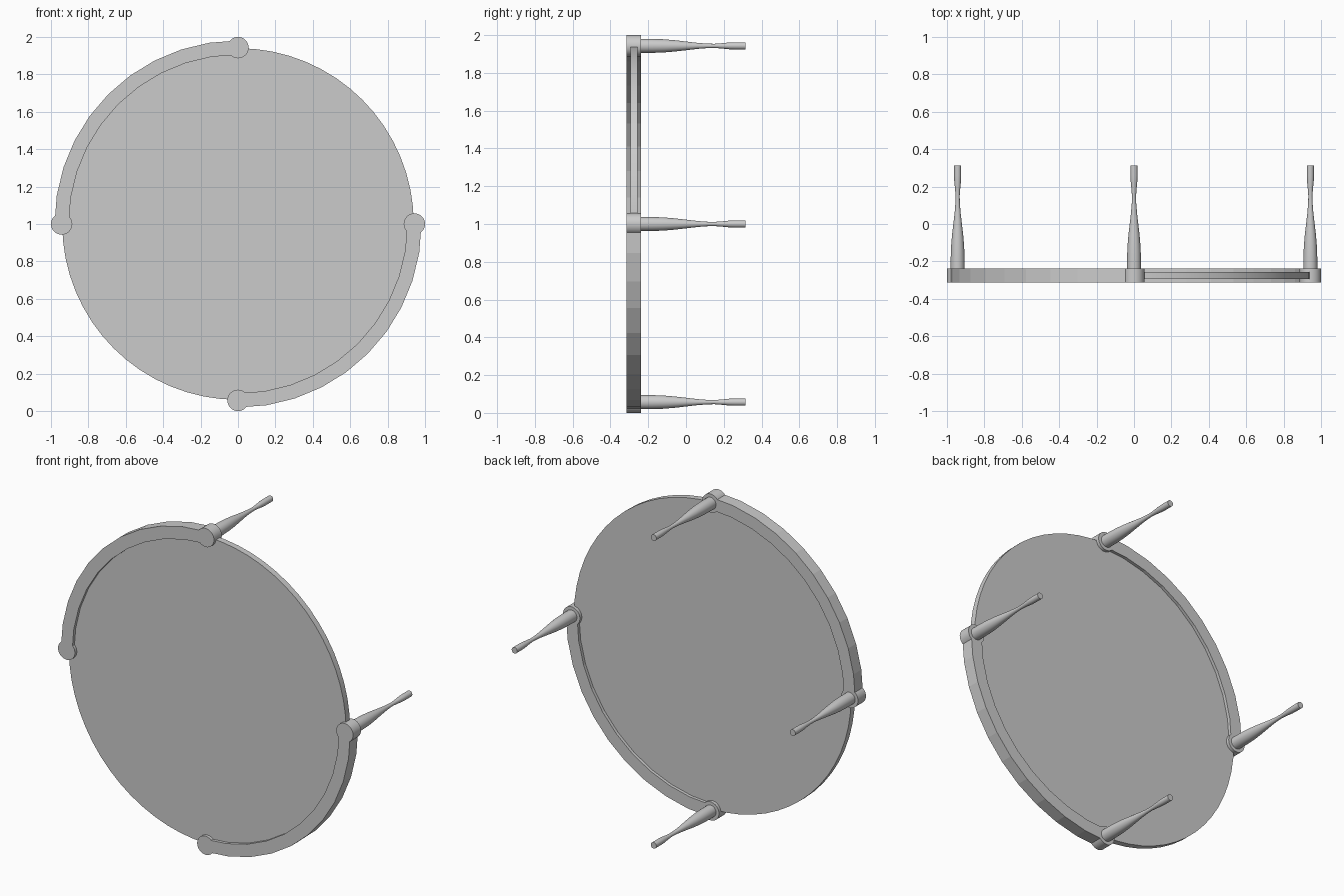
import bpy, bmesh
from math import sin, cos, pi, radians

if "Cube" in bpy.data.objects:
    bpy.data.objects.remove(bpy.data.objects["Cube"])

CZ = 1.0            # height of the disc centre
RING = 0.943        # radius on which the legs and rails sit
Y0, Y1 = -0.314, -0.238


def finish(name, bm, smooth=False):
    bmesh.ops.recalc_face_normals(bm, faces=bm.faces)
    me = bpy.data.meshes.new(name)
    bm.to_mesh(me)
    bm.free()
    ob = bpy.data.objects.new(name, me)
    bpy.context.collection.objects.link(ob)
    if smooth:
        bpy.ops.object.select_all(action='DESELECT')
        ob.select_set(True)
        bpy.context.view_layer.objects.active = ob
        bpy.ops.object.shade_smooth_by_angle(angle=radians(35))
    return ob


def lathe(name, profile, cx, cz, sides):
    """Capped turned shape along y from (y, radius) pairs."""
    bm = bmesh.new()
    rings = [[bm.verts.new((cx + r * cos(2 * pi * i / sides), y,
                            cz + r * sin(2 * pi * i / sides)))
              for i in range(sides)] for y, r in profile]
    for a, b in zip(rings, rings[1:]):
        for i in range(sides):
            j = (i + 1) % sides
            bm.faces.new((a[i], a[j], b[j], b[i]))
    bm.faces.new(rings[0])
    bm.faces.new(rings[-1])
    return finish(name, bm, True)


def rail(name, start, r0=0.905, r1=0.981, steps=10):
    """Quarter ring with a square section."""
    bm = bmesh.new()
    secs = []
    for k in range(steps + 1):
        a = radians(start + 90 * k / steps)
        secs.append([bm.verts.new((r * cos(a), y, CZ + r * sin(a)))
                     for r, y in ((r0, Y0), (r1, Y0), (r1, Y1), (r0, Y1))])
    for a, b in zip(secs, secs[1:]):
        for i in range(4):
            j = (i + 1) % 4
            bm.faces.new((a[i], a[j], b[j], b[i]))
    bm.faces.new(secs[0])
    bm.faces.new(secs[-1])
    return finish(name, bm)


# Round table top
lathe("table_top", [(-0.295, 0.94), (-0.257, 0.94)], 0, CZ, 64)

# Two opposite quarter rails
rail("rail_upper_left", 90)
rail("rail_lower_right", 270)

# Round rail end and turned leg at each quarter
LEG = [(Y1 - 0.01, 0.037), (-0.18, 0.037), (-0.12, 0.035), (-0.06, 0.030),
       (0.0, 0.023), (0.06, 0.016), (0.11, 0.012), (0.15, 0.011),
       (0.19, 0.014), (0.23, 0.018), (0.26, 0.019), (0.314, 0.019)]
for k, side in enumerate(("right", "top", "left", "bottom")):
    x, z = RING * cos(k * pi / 2), CZ + RING * sin(k * pi / 2)
    lathe("rail_end_" + side, [(Y0, 0.057), (Y1, 0.057)], x, z, 32)
    lathe("leg_" + side, LEG, x, z, 24)
